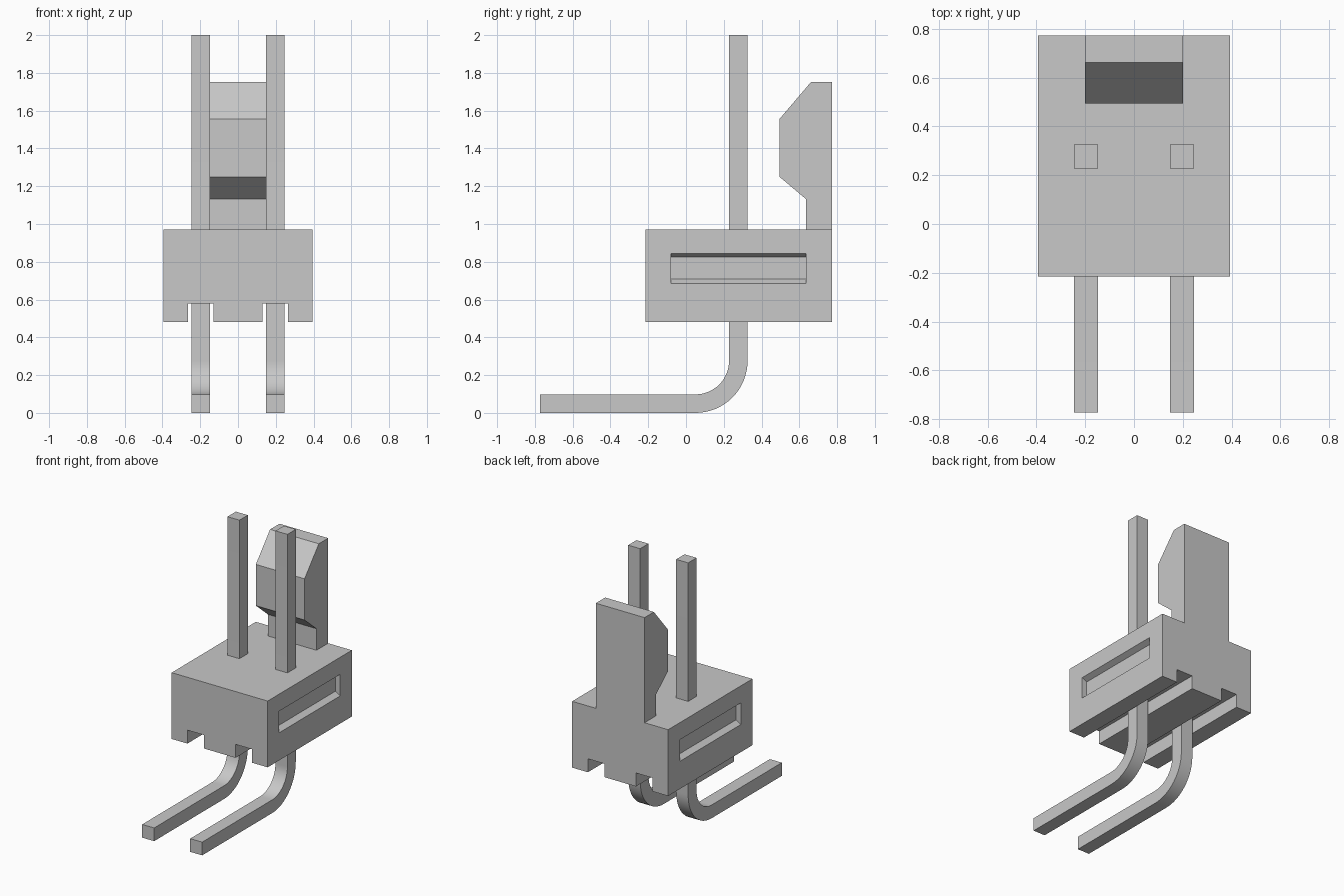
import bpy, bmesh, math
from mathutils import Vector

cube = bpy.data.objects.get("Cube")
if cube:
    bpy.data.objects.remove(cube, do_unlink=True)

GREY = (0.58, 0.58, 0.58, 1.0)
mat = bpy.data.materials.new("light grey")
mat.use_nodes = True
mat.diffuse_color = GREY
mat.node_tree.nodes["Principled BSDF"].inputs["Base Color"].default_value = GREY


def prism(name, profile, axis, lo, hi):
    """Extrude a profile along x (profile is y, z) or along y (profile is x, z)."""
    place = (lambda a, b: (lo, a, b)) if axis == "x" else (lambda a, b: (a, lo, b))
    step = Vector((hi - lo, 0, 0)) if axis == "x" else Vector((0, hi - lo, 0))
    bm = bmesh.new()
    face = bm.faces.new([bm.verts.new(place(a, b)) for a, b in profile])
    ext = bmesh.ops.extrude_face_region(bm, geom=[face])
    verts = [v for v in ext["geom"] if isinstance(v, bmesh.types.BMVert)]
    bmesh.ops.translate(bm, verts=verts, vec=step)
    bmesh.ops.recalc_face_normals(bm, faces=bm.faces)
    mesh = bpy.data.meshes.new(name)
    bm.to_mesh(mesh)
    bm.free()
    mesh.materials.append(mat)
    obj = bpy.data.objects.new(name, mesh)
    bpy.context.collection.objects.link(obj)
    return obj


def select(obj):
    bpy.ops.object.select_all(action="DESELECT")
    obj.select_set(True)
    bpy.context.view_layer.objects.active = obj


# Housing with two grooves running along its underside
W, BACK, FRONT, BOTTOM, TOP, GROOVE = 0.394, 0.772, -0.215, 0.48, 0.972, 0.58
half = [(0.13, BOTTOM), (0.13, GROOVE), (0.265, GROOVE), (0.265, BOTTOM),
        (W, BOTTOM), (W, TOP)]
housing = prism("housing", half + [(-x, z) for x, z in reversed(half)], "y", FRONT, BACK)

# Side recesses with sloping top and bottom walls
DEPTH = 0.04
for side, label in ((1, "left"), (-1, "right")):
    cut = [(side * (W - DEPTH), 0.709), (side * W, 0.685), (side * (W + 0.05), 0.685),
           (side * (W + 0.05), 0.845), (side * W, 0.845), (side * (W - DEPTH), 0.825)]
    cutter = prism(label + "_recess_cutter", cut, "y", -0.08, 0.635)
    cutter.hide_render = True
    mod = housing.modifiers.new(label + "_recess", "BOOLEAN")
    mod.operation = "DIFFERENCE"
    mod.solver = "EXACT"
    mod.object = cutter
    select(housing)
    bpy.ops.object.modifier_apply(modifier=mod.name)
    bpy.data.objects.remove(cutter, do_unlink=True)

# Locking latch rising from the back edge
latch = [(BACK, TOP), (BACK, 1.752), (0.662, 1.752), (0.495, 1.556),
         (0.495, 1.25), (0.635, 1.132), (0.635, TOP)]
prism("locking_latch", latch, "x", -0.2, 0.2)

# Square pins, bent forward at the foot
CY, CZ, R_IN, R_OUT, STEPS = 0.05, 0.276, 0.178, 0.276, 16


def arc(r):
    return [(CY + r * math.cos(t), CZ - r * math.sin(t))
            for t in (math.pi / 2 * i / STEPS for i in range(STEPS + 1))]


pin = ([(CY + R_OUT, 2.0)] + arc(R_OUT) + [(-0.772, 0.0), (-0.772, CZ - R_IN)]
       + arc(R_IN)[::-1] + [(CY + R_IN, 2.0)])
for side, label in ((1, "left"), (-1, "right")):
    obj = prism(label + "_pin", pin, "x", side * 0.148, side * 0.246)
    select(obj)
    bpy.ops.object.shade_smooth_by_angle(angle=math.radians(30))
